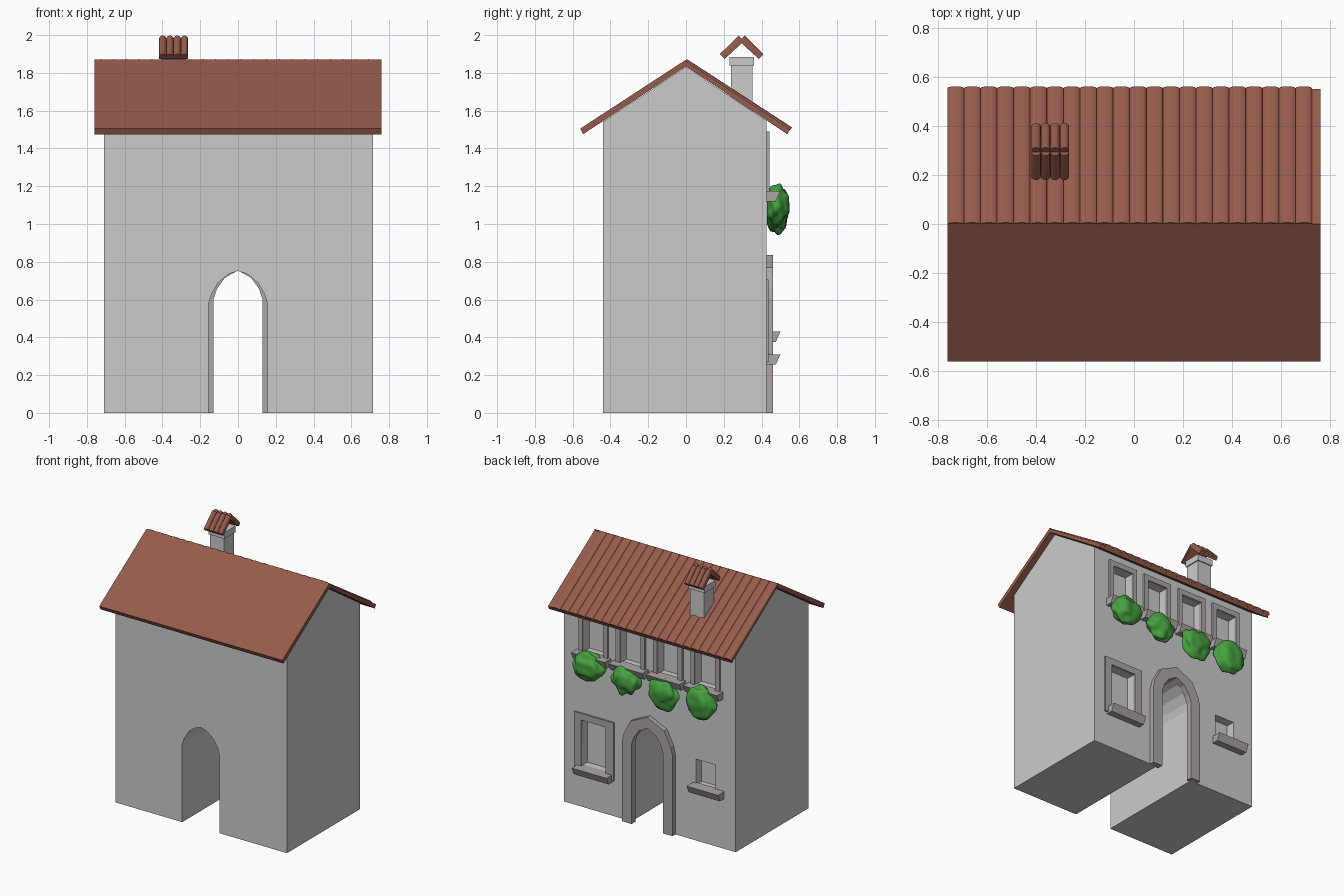
import bpy, bmesh, math
from mathutils import Vector, noise

if "Cube" in bpy.data.objects:
    bpy.data.objects.remove(bpy.data.objects["Cube"])


def material(name, rgb):
    m = bpy.data.materials.new(name)
    m.diffuse_color = (*rgb, 1)
    m.use_nodes = True
    m.node_tree.nodes["Principled BSDF"].inputs["Base Color"].default_value = m.diffuse_color
    return m


CLAY = material("clay", (0.30, 0.105, 0.07))
STONE = material("stone", (0.42, 0.38, 0.38))
LEAF = material("leaf", (0.06, 0.36, 0.05))


def finish(name, bm, mat=None):
    bmesh.ops.recalc_face_normals(bm, faces=bm.faces)
    me = bpy.data.meshes.new(name)
    bm.to_mesh(me)
    bm.free()
    ob = bpy.data.objects.new(name, me)
    bpy.context.collection.objects.link(ob)
    if mat:
        me.materials.append(mat)
    return ob


def loft(bm, a, b):
    """Closed solid between two matching polygons."""
    va, vb = [bm.verts.new(p) for p in a], [bm.verts.new(p) for p in b]
    n = len(va)
    bm.faces.new(va)
    bm.faces.new(vb[::-1])
    for i in range(n):
        bm.faces.new((va[i], vb[i], vb[(i + 1) % n], va[(i + 1) % n]))


def along_x(bm, pts, x0, x1):
    loft(bm, [(x0, y, z) for y, z in pts], [(x1, y, z) for y, z in pts])


def along_y(bm, pts, y0, y1):
    loft(bm, [(x, y0, z) for x, z in pts], [(x, y1, z) for x, z in pts])


def rect(x0, x1, z0, z1):
    return [(x0, z0), (x1, z0), (x1, z1), (x0, z1)]


def band(bm, outer, inner, y0, y1, closed):
    """Frame of constant depth between an outer and an inner outline."""
    n = len(outer)
    rows = [[bm.verts.new(p) for p in ((o[0], y0, o[1]), (o[0], y1, o[1]),
                                       (i[0], y1, i[1]), (i[0], y0, i[1]))]
            for o, i in zip(outer, inner)]
    for k in range(n if closed else n - 1):
        a, b = rows[k], rows[(k + 1) % n]
        for j in range(4):
            bm.faces.new((a[j], a[(j + 1) % 4], b[(j + 1) % 4], b[j]))
    if not closed:
        bm.faces.new(rows[0])
        bm.faces.new(rows[-1][::-1])


def mirrored(half):
    return half + [(-x, z) for x, z in half[-2::-1]]


def tiles(bm, x0, x1, count, start, end, h0, h1, segs=8):
    """Row of half-round tiles running down a slope from start to end (y, z)."""
    d = Vector(end) - Vector(start)
    nrm = Vector((-d.y, d.x)).normalized()
    if nrm.y < 0:
        nrm = -nrm
    w = (x1 - x0) / count

    def arc(cx, p, h):
        pts = []
        for k in range(segs + 1):
            t = math.pi * k / segs
            q = Vector(p) + nrm * h * math.sin(t)
            pts.append((cx - w / 2 * math.cos(t), q.x, q.y))
        low = Vector(p) - nrm * 0.008
        return pts + [(cx + w / 2, *low), (cx - w / 2, *low)]
    for i in range(count):
        cx = x0 + w * (i + 0.5)
        loft(bm, arc(cx, start, h0), arc(cx, end, h1))


WALL = 0.425
UPPER = (0.465, 0.155, -0.155, -0.465)

# gabled house body with passage and window recesses
bm = bmesh.new()
along_x(bm, [(-0.44, 0), (WALL, 0), (WALL, 1.547), (0, 1.832), (-0.44, 1.541)], -0.71, 0.715)
body = finish("house_body", bm)

bm = bmesh.new()
along_y(bm, mirrored([(0.155, -0.1), (0.155, 0.58), (0.14, 0.63), (0.105, 0.69),
                      (0.05, 0.735), (0, 0.752)]), -0.6, 0.6)
openings = [(0.36, 0.565, 0.31, 0.655), (-0.54, -0.38, 0.42, 0.61)]
openings += [(x - 0.085, x + 0.085, 1.17, 1.45) for x in UPPER]
for o in openings:
    along_y(bm, rect(*o), WALL - 0.065, 0.6)
cutter = finish("opening_cutter", bm)
cutter.hide_render = True
mod = body.modifiers.new("openings", 'BOOLEAN')
mod.operation = 'DIFFERENCE'
mod.solver = 'EXACT'
mod.object = cutter
bpy.context.view_layer.objects.active = body
bpy.ops.object.modifier_apply(modifier=mod.name)
bpy.data.objects.remove(cutter)

# pointed stone arch around the passage
bm = bmesh.new()
band(bm, mirrored([(0.21, 0), (0.21, 0.60), (0.195, 0.665), (0.14, 0.77), (0, 0.835)]),
     mirrored([(0.13, 0), (0.13, 0.60), (0.112, 0.655), (0.07, 0.715), (0, 0.754)]),
     WALL - 0.01, 0.46, False)
finish("arch_frame", bm, STONE)

# window frames
bm = bmesh.new()
band(bm, rect(0.295, 0.625, 0.27, 0.705), rect(0.36, 0.565, 0.31, 0.655), WALL - 0.01, 0.438, True)
finish("large_window_frame", bm, STONE)
bm = bmesh.new()
for x in UPPER:
    band(bm, rect(x - 0.12, x + 0.12, 1.13, 1.49), rect(x - 0.085, x + 0.085, 1.17, 1.45),
         WALL - 0.01, 0.441, True)
finish("upper_window_frames", bm, STONE)

# tapered sills
bm = bmesh.new()
sills = [(0.455, 0.145, 0.31), (-0.485, 0.13, 0.43)] + [(x, 0.14, 1.175) for x in UPPER]
for x, w, top in sills:
    along_x(bm, [(0.41, top), (0.50, top), (0.475, top - 0.055), (0.41, top - 0.055)], x - w, x + w)
finish("window_sills", bm, STONE)

# lumpy plants hanging over the upper sills
for k, (x, z, rx, rz) in enumerate([(0.475, 1.10, 0.13, 0.105), (0.165, 1.075, 0.112, 0.10),
                                    (-0.15, 1.06, 0.12, 0.115), (-0.46, 1.075, 0.13, 0.125)]):
    bm = bmesh.new()
    bmesh.ops.create_icosphere(bm, subdivisions=4, radius=1)
    for v in bm.verts:
        n = v.co.normalized()
        p = n * (1 + 0.26 * noise.noise(n * 1.7 + Vector((k * 7.3, 2.1, 4.4))))
        squeeze = 1 - 0.18 * max(0, -p.z)
        v.co = (x + p.x * rx * squeeze, max(0.428, 0.482 + p.y * 0.06), z + p.z * rz)
    plant = finish(f"window_plant_{k + 1}", bm, LEAF)
    for f in plant.data.polygons:
        f.use_smooth = True

# roof: flat front slope, tiled back slope
bm = bmesh.new()
along_x(bm, [(0, 1.87), (-0.56, 1.505), (-0.545, 1.475), (0, 1.835)], -0.76, 0.76)
finish("roof_front", bm, CLAY)
bm = bmesh.new()
along_x(bm, [(0, 1.862), (0.55, 1.502), (0.537, 1.475), (0, 1.835)], -0.757, 0.76)
finish("roof_back", bm, CLAY)
bm = bmesh.new()
tiles(bm, -0.76, 0.725, 22, (0, 1.864), (0.553, 1.5), 0.01, 0.014)
finish("roof_tiles", bm, CLAY)

# chimney shaft and collar
CX, CY = -0.34, 0.295
bm = bmesh.new()
along_y(bm, rect(CX - 0.058, CX + 0.058, 1.58, 1.84), CY - 0.058, CY + 0.058)
finish("chimney_shaft", bm)
bm = bmesh.new()
loft(bm, *[[(CX + sx * r, CY + sy * r, z) for sx, sy in ((-1, -1), (1, -1), (1, 1), (-1, 1))]
           for z, r in ((1.838, 0.066), (1.885, 0.066))])
finish("chimney_collar", bm)

# small tiled chimney cap
bm = bmesh.new()
for s in (-1, 1):
    along_x(bm, [(CY, 1.982), (CY + s * 0.102, 1.886), (CY + s * 0.09, 1.874), (CY, 1.957)],
            CX - 0.078, CX + 0.074)
    tiles(bm, CX - 0.078, CX + 0.076, 4, (CY, 1.98), (CY + s * 0.102, 1.885), 0.024, 0.02)
finish("chimney_cap", bm, CLAY)
